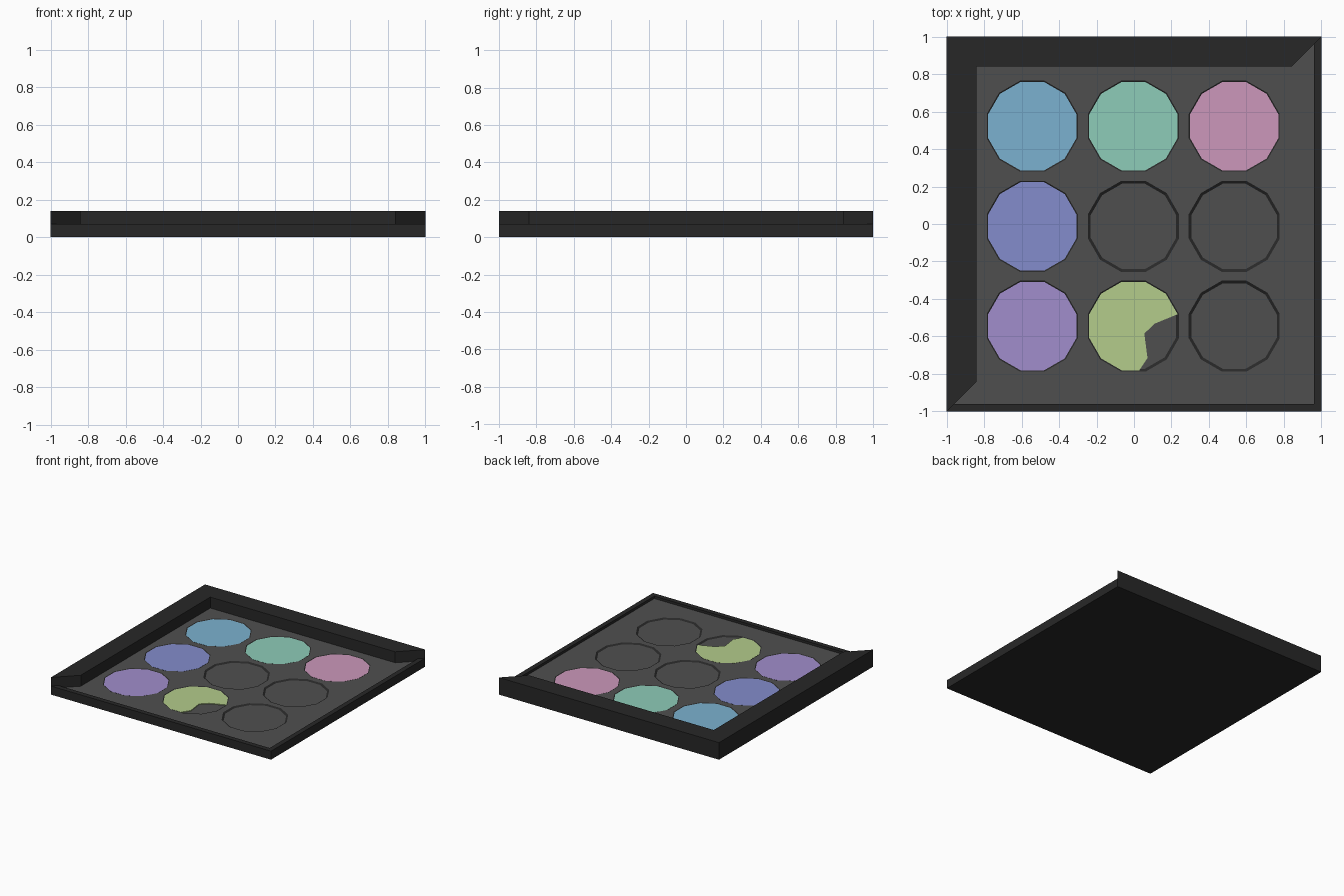
import bpy, bmesh, math

if "Cube" in bpy.data.objects:
    bpy.data.objects.remove(bpy.data.objects["Cube"])


def material(name, hex_rgb):
    lin = [(int(hex_rgb[i:i + 2], 16) / 255) ** 2.2 for i in (0, 2, 4)]
    m = bpy.data.materials.new(name)
    m.diffuse_color = (*lin, 1)
    m.use_nodes = True
    m.node_tree.nodes["Principled BSDF"].inputs["Base Color"].default_value = m.diffuse_color
    return m


def loft(bm, rings):
    """Skin a stack of (points, z) rings and cap both ends; returns side faces."""
    loops = [[bm.verts.new((x, y, z)) for x, y in pts] for pts, z in rings]
    sides = []
    for a, b in zip(loops, loops[1:]):
        n = len(a)
        for i in range(n):
            j = (i + 1) % n
            sides.append(bm.faces.new((a[i], a[j], b[j], b[i])))
    bm.faces.new(loops[0][::-1])
    bm.faces.new(loops[-1])
    return sides


def finish(name, bm, *mats):
    bmesh.ops.recalc_face_normals(bm, faces=bm.faces)
    me = bpy.data.meshes.new(name)
    bm.to_mesh(me)
    bm.free()
    for m in mats:
        me.materials.append(m)
    ob = bpy.data.objects.new(name, me)
    bpy.context.collection.objects.link(ob)
    return ob


def solid(name, rings, mat):
    bm = bmesh.new()
    loft(bm, rings)
    return finish(name, bm, mat)


def pan(cx, cy, apothem):
    """Twelve-sided outline with flat sides facing the axes."""
    r = apothem / math.cos(math.pi / 12)
    return [(cx + r * math.cos(math.radians(15 + 30 * k)),
             cy + r * math.sin(math.radians(15 + 30 * k))) for k in range(12)]


frame_mat = material("frame_dark", "2C2C2C")
floor_mat = material("floor_grey", "505050")
W, LIP, FLOOR, TOP = 0.84, 0.07, 0.05, 0.14

# Tray base with a thin lip on the front and right sides
outer = [(1, -1), (1, 1), (0, 1), (-1, 1), (-1, 0), (-1, -1)]
inner = [(0.96, -0.96), (0.96, 0.96), (W, W), (-W, W), (-W, -W), (-0.96, -0.96)]
solid("tray_base", [(outer, 0), (outer, LIP), (inner, LIP), (inner, 0.025)], frame_mat)

# Raised L-shaped wall on the left and back, with mitred ends
wall = [(-1, -1), (-W, -W), (-W, W), (W, W), (1, 1), (-1, 1)]
solid("raised_wall", [(wall, LIP), (wall, TOP)], frame_mat)

# Floor panel with nine shallow wells
bm = bmesh.new()
loft(bm, [(inner, 0.025), (inner, FLOOR)])
floor = finish("floor_panel", bm, floor_mat, frame_mat)

cols, rows = (-0.543, -0.003, 0.535), (0.522, -0.013, -0.545)
bm = bmesh.new()
for cx in cols:
    for cy in rows:
        for f in loft(bm, [(pan(cx, cy, 0.228), 0.041),
                           (pan(cx, cy, 0.243), FLOOR),
                           (pan(cx, cy, 0.243), 0.08)]):
            f.material_index = 1
cutter = finish("well_cutter", bm, floor_mat, frame_mat)
cutter.hide_render = True
cutter.hide_viewport = True
cut = floor.modifiers.new("wells", 'BOOLEAN')
cut.operation = 'DIFFERENCE'
cut.solver = 'EXACT'
cut.object = cutter

# Full colour pans: column, row, colour
for name, c, r, hex_rgb in (("blue", 0, 0, "7AB0CF"), ("mint", 1, 0, "8CCBB7"),
                            ("pink", 2, 0, "CB96BA"), ("indigo", 0, 1, "828BCB"),
                            ("violet", 0, 2, "A08CCB")):
    solid(name + "_paint", [(pan(cols[c], rows[r], 0.228), 0.040),
                            (pan(cols[c], rows[r], 0.236), 0.047)],
          material(name, hex_rgb))

# Partly used pan with a broken edge
bite = [(0.028, -0.781), (0.072, -0.715), (0.055, -0.585), (0.11, -0.532)]
broken = [pan(cols[1], rows[2], a)[:9] + bite for a in (0.228, 0.236)]
solid("lime_paint", [(broken[0], 0.040), (broken[1], 0.047)], material("lime", "B2CB8A"))
